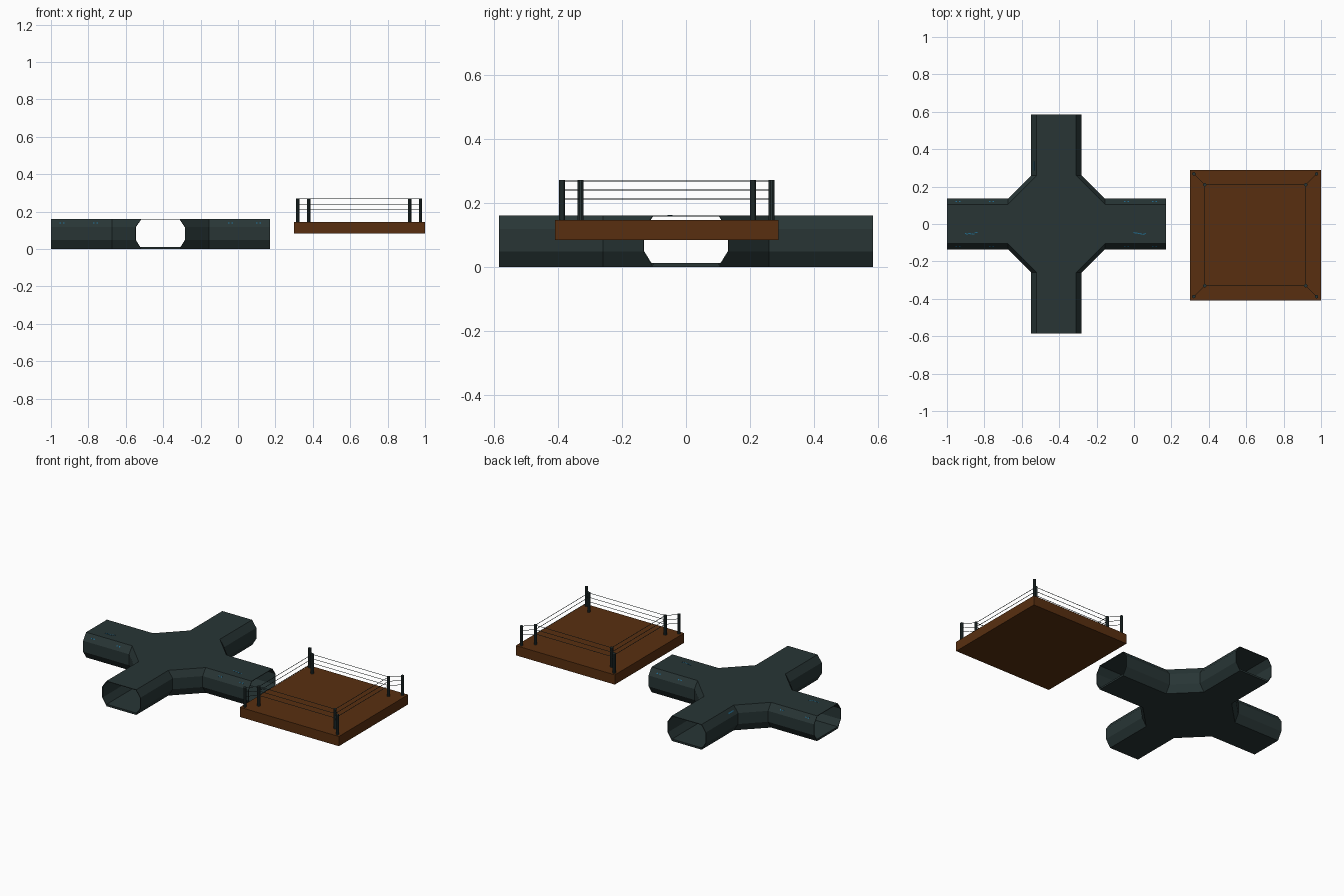
import bpy, bmesh, math, random
from mathutils import Vector

if "Cube" in bpy.data.objects:
    bpy.data.objects.remove(bpy.data.objects["Cube"])

random.seed(4)


def material(name, rgb):
    m = bpy.data.materials.new(name)
    m.diffuse_color = (*rgb, 1)
    m.use_nodes = True
    m.node_tree.nodes["Principled BSDF"].inputs["Base Color"].default_value = m.diffuse_color
    return m


STEEL = material("dark slate", (0.021, 0.036, 0.036))
BROWN = material("brown canvas", (0.098, 0.028, 0.005))
BLUE = material("blue paint", (0.015, 0.15, 0.28))


def finish(name, bm, mat, loc=(0, 0, 0)):
    me = bpy.data.meshes.new(name)
    bm.to_mesh(me)
    bm.free()
    me.materials.append(mat)
    ob = bpy.data.objects.new(name, me)
    ob.location = loc
    bpy.context.collection.objects.link(ob)
    return ob


def box(name, loc, size, mat, rot=(0, 0, 0)):
    bm = bmesh.new()
    bmesh.ops.create_cube(bm, size=1)
    bmesh.ops.scale(bm, vec=size, verts=bm.verts)
    ob = finish(name, bm, mat, loc)
    ob.rotation_euler = rot
    return ob


def rod(name, a, b, r, sides, mat):
    a, b = Vector(a), Vector(b)
    bm = bmesh.new()
    bmesh.ops.create_cone(bm, cap_ends=True, segments=sides, radius1=r, radius2=r, depth=(b - a).length)
    ob = finish(name, bm, mat, (a + b) / 2)
    ob.rotation_euler = (b - a).to_track_quat('Z', 'Y').to_euler()
    return ob


# Four-way corridor: outline of a cross with cut inner corners
CX, L, J = -0.415, 0.585, 0.26


def cross(w, length=L):
    pts = []
    for k in range(4):
        for x, y in ((length, -w), (length, w), (J, w), (w, J)):
            for _ in range(k):
                x, y = -y, x
            pts.append((x, y))
    return pts


def stack(bm, layers, length=L, open_ends=False):
    rings = [[bm.verts.new((x, y, z)) for x, y in cross(w, length)] for w, z in layers]
    for lo, hi in zip(rings, rings[1:]):
        for i in range(16):
            if open_ends and i % 4 == 0:
                continue
            j = (i + 1) % 16
            bm.faces.new((lo[i], lo[j], hi[j], hi[i]))
    bm.faces.new(rings[-1])
    bm.faces.new(rings[0][::-1])


bm = bmesh.new()
stack(bm, [(0.105, 0), (0.135, 0.048), (0.135, 0.118), (0.105, 0.161)], open_ends=True)
shell = finish("corridor_shell", bm, STEEL, (CX, 0, 0))
mod = shell.modifiers.new("wall", 'SOLIDIFY')
mod.thickness = 0.004
mod.offset = -1

# Corridor floor
bm = bmesh.new()
stack(bm, [(0.104, 0.003), (0.104, 0.012)], length=0.584)
finish("corridor_floor", bm, STEEL, (CX, 0, 0))

# Small blue paint marks on the roof and on the upper slopes
for x, y in ((-0.87, -0.05), (0.03, -0.05)):
    for i in range(4):
        box("roof_mark", (x + (i - 1.5) * 0.017, y + random.uniform(-.005, .005), 0.161),
            (0.016, 0.005, 0.002), BLUE, (0, 0, random.uniform(-.4, .4)))
tilt = math.atan2(0.043, 0.03)
for side in (-1, 1):
    for x in (-0.95, -0.77, -0.05, 0.1):
        for i in range(2):
            box("slope_mark", (x + i * 0.018, side * 0.12, 0.1395), (0.008, 0.007, 0.002),
                BLUE, (-side * tilt, 0, 0))
box("slope_mark_side", (CX - 0.12, 0.31, 0.1395), (0.007, 0.05, 0.002), BLUE, (0, -tilt, 0))

# Ring platform
RX, RY = 0.65, -0.06
box("ring_platform", (RX, RY, 0.115), (0.70, 0.70, 0.062), BROWN)

# Posts in pairs at every corner, with ropes between them
corners = [(-1, -1), (1, -1), (1, 1), (-1, 1)]
inner, outer = 0.27, 0.328


def at(c, d, z):
    return (RX - 0.002 + c[0] * d, RY + c[1] * d, z)


for i, c in enumerate(corners):
    for d, name in ((inner, "inner_post"), (outer, "outer_post")):
        rod(name, at(c, d, 0.14), at(c, d, 0.271), 0.0095, 10, STEEL)
    for z in (0.212, 0.24, 0.268):
        rod("rope", at(c, inner, z), at(corners[(i + 1) % 4], inner, z), 0.0016, 6, STEEL)
        rod("corner_rope", at(c, inner, z), at(c, outer, z), 0.0016, 6, STEEL)
